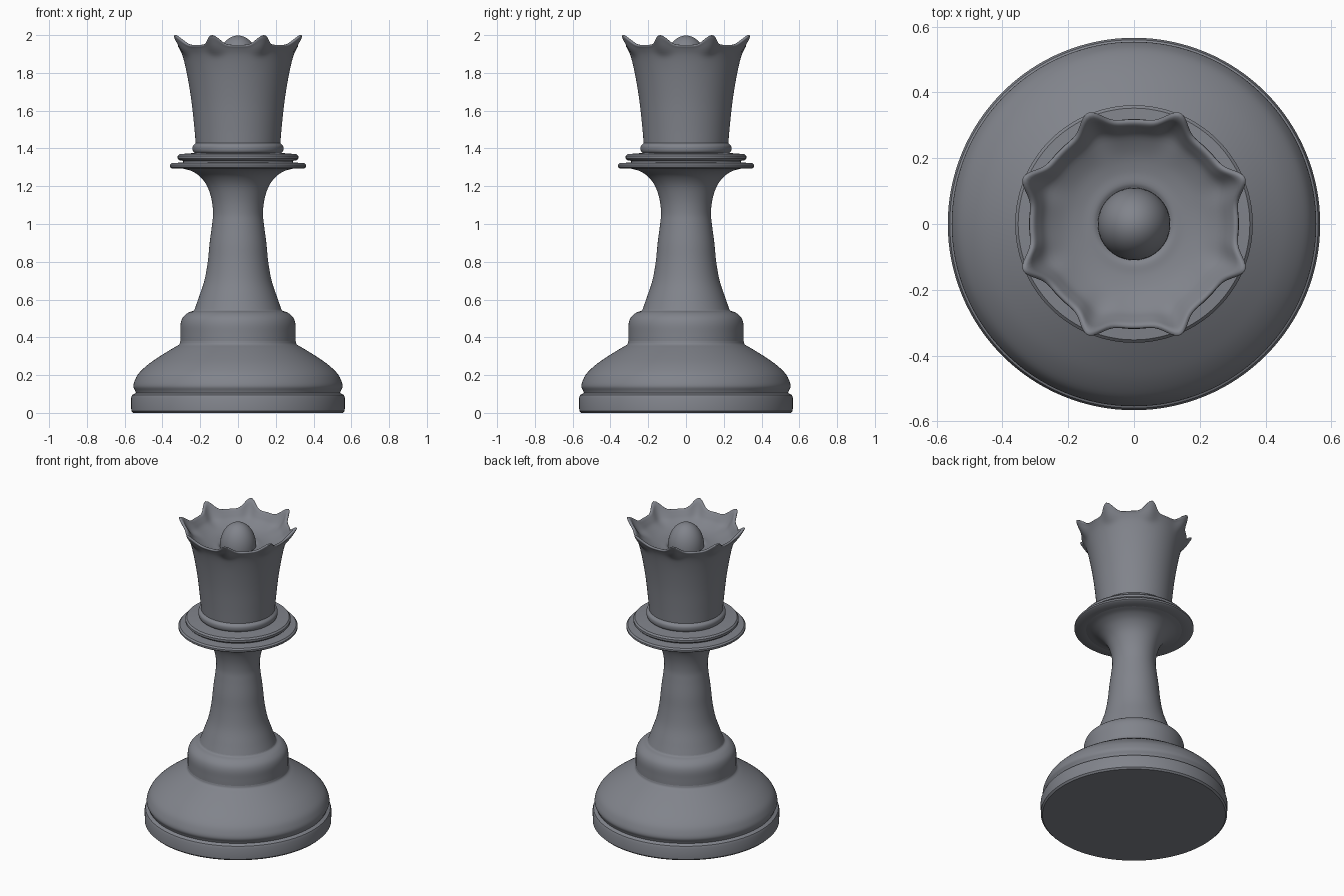
import bpy, bmesh, math
from mathutils import Vector

cube = bpy.data.objects.get("Cube")
if cube:
    bpy.data.objects.remove(cube, do_unlink=True)

grey = bpy.data.materials.new("slate_grey")
grey.use_nodes = True
colour = (0.22, 0.23, 0.26, 1)
grey.diffuse_color = colour
grey.node_tree.nodes["Principled BSDF"].inputs["Base Color"].default_value = colour
STEPS = 128


def smooth_path(pts, cuts):
    """Run a Catmull-Rom curve through the profile points."""
    pts = [Vector(p) for p in pts]
    ext = [2 * pts[0] - pts[1]] + pts + [2 * pts[-1] - pts[-2]]
    out = []
    for a, b, c, d in zip(ext, ext[1:], ext[2:], ext[3:]):
        for k in range(cuts):
            t = k / cuts
            out.append(0.5 * (2 * b + (c - a) * t + (2 * a - 5 * b + 4 * c - d) * t ** 2
                              + (3 * b - a - 3 * c + d) * t ** 3))
    return out + [pts[-1]]


def lathe(name, pts, cuts=1, warp=None, steps=STEPS):
    """Spin a (radius, height) profile round z; warp may shift each point by angle."""
    path = smooth_path(pts, cuts)
    bm = bmesh.new()
    rings = []
    for p in path:
        if p[0] < 1e-4:
            rings.append([bm.verts.new((0, 0, p[1]))] * steps)
            continue
        ring = []
        for i in range(steps):
            a = math.tau * i / steps
            r, z = warp(p[0], p[1], p[2], a) if warp else (p[0], p[1])
            ring.append(bm.verts.new((r * math.cos(a), r * math.sin(a), z)))
        rings.append(ring)
    for lo, hi in zip(rings, rings[1:]):
        for i in range(steps):
            j = (i + 1) % steps
            quad = list(dict.fromkeys((lo[i], lo[j], hi[j], hi[i])))
            bm.faces.new(quad)
    mesh = bpy.data.meshes.new(name)
    bm.to_mesh(mesh)
    bm.free()
    mesh.materials.append(grey)
    obj = bpy.data.objects.new(name, mesh)
    bpy.context.collection.objects.link(obj)
    bpy.ops.object.select_all(action="DESELECT")
    obj.select_set(True)
    bpy.context.view_layer.objects.active = obj
    bpy.ops.object.shade_smooth_by_angle(angle=math.radians(40))
    return obj


# Foot: plinth, domed bell and collar
lathe("plinth", [(0, 0), (0.555, 0), (0.565, 0.01), (0.566, 0.08), (0.56, 0.095), (0.54, 0.105)])
lathe("base_bell", [(0.54, 0.105), (0.545, 0.118), (0.554, 0.14), (0.547, 0.17), (0.525, 0.21),
                    (0.475, 0.257), (0.41, 0.302), (0.345, 0.342), (0.312, 0.362), (0.305, 0.38)], 4)
lathe("base_collar", [(0.305, 0.38), (0.305, 0.42), (0.304, 0.47), (0.292, 0.505),
                      (0.265, 0.53), (0.237, 0.54), (0.23, 0.548)], 4)

# Stem flaring out under the flange
lathe("stem", [(0.23, 0.548), (0.208, 0.61), (0.178, 0.7), (0.16, 0.8), (0.15, 0.9), (0.137, 1.0),
               (0.132, 1.06), (0.14, 1.13), (0.163, 1.2), (0.2, 1.25), (0.245, 1.28), (0.29, 1.293)], 5)

# Stacked discs between stem and crown
lathe("flange", [(0.29, 1.293), (0.352, 1.295), (0.361, 1.302), (0.361, 1.313),
                 (0.352, 1.322), (0.29, 1.326)])
lathe("middle_disc", [(0.29, 1.326), (0.29, 1.334), (0.312, 1.338), (0.319, 1.346),
                      (0.319, 1.36), (0.31, 1.37), (0.23, 1.376)])
lathe("neck_ring", [(0.23, 1.376), (0.238, 1.385), (0.241, 1.4), (0.238, 1.415), (0.224, 1.428)], 3)


# Crown: the third profile value says how far each of the eight points pulls it out and up
def crown_points(r, z, pull, a):
    off = (math.degrees(a) % 45) - 22.5
    w = pull * math.exp(-(off / 7.5) ** 2)
    lift = max(0, min(1, (z - 1.9) / 0.04))
    return r + 0.047 * w, z + 0.052 * w * lift


lathe("crown", [(0.224, 1.428, 0), (0.232, 1.52, 0), (0.245, 1.64, 0), (0.262, 1.75, 0),
                (0.28, 1.84, 0), (0.295, 1.895, 0.1), (0.31, 1.928, 0.7), (0.318, 1.941, 1),
                (0.313, 1.948, 1), (0.302, 1.945, 0.95), (0.286, 1.925, 0.7), (0.262, 1.897, 0.3),
                (0.21, 1.868, 0), (0.16, 1.855, 0), (0.125, 1.853, 0), (0.11, 1.846, 0)],
      4, crown_points, 192)

# Dome in the middle of the crown
lathe("crown_dome", [(0.11 * math.cos(t), 1.846 + 0.152 * math.sin(t))
                     for t in (math.pi / 2 * k / 14 for k in range(15))])
